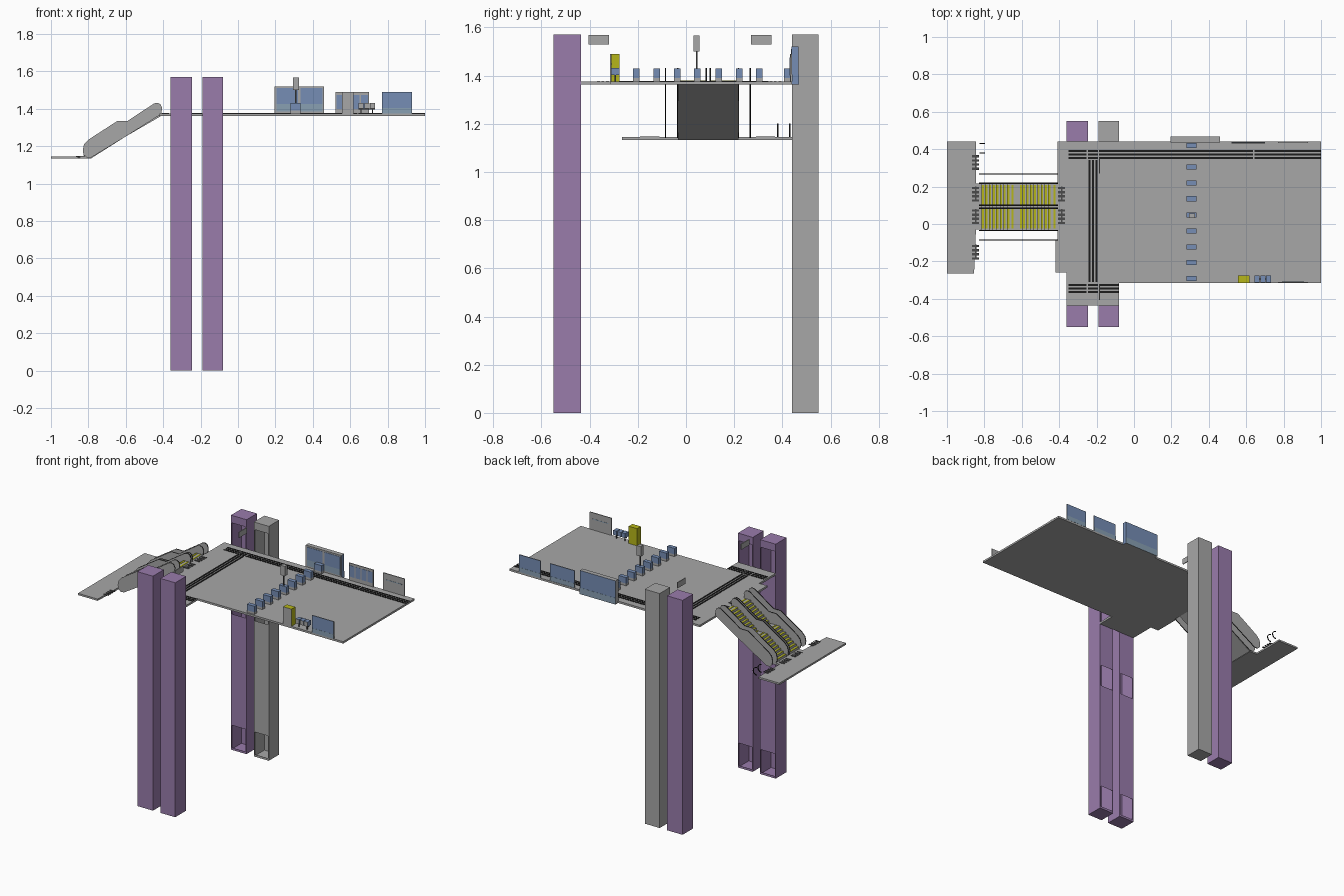
import bpy, bmesh, math
from mathutils import Vector

if "Cube" in bpy.data.objects:
    bpy.data.objects.remove(bpy.data.objects["Cube"])

def mat(name, r, g, b):
    m = bpy.data.materials.new(name)
    m.diffuse_color = (r, g, b, 1)
    m.use_nodes = True
    m.node_tree.nodes["Principled BSDF"].inputs["Base Color"].default_value = m.diffuse_color
    return m

GREY = mat("concrete grey", .39, .39, .39)
PURPLE = mat("shaft purple", .32, .20, .41)
BLUE = mat("panel blue", .18, .27, .46)
GLASS = mat("pale glass", .25, .35, .45)
YELLOW = mat("safety yellow", .47, .47, .01)
BLACK = mat("rubber black", .012, .012, .012)
DARK = mat("dark grey", .07, .07, .07)

def finish(name, bm, mats, rule=None):
    bm.normal_update()
    if rule:
        for f in bm.faces:
            f.material_index = rule(f)
    me = bpy.data.meshes.new(name)
    bm.to_mesh(me)
    bm.free()
    for m in mats:
        me.materials.append(m)
    ob = bpy.data.objects.new(name, me)
    bpy.context.collection.objects.link(ob)
    return ob

def prism(name, pts, axis, a, b, mats, rule=None):
    """Extrude a 2D outline along z (xy outline) or y (xz outline)."""
    bm = bmesh.new()
    co = [(u, v, a) if axis == 'z' else (u, a, v) for u, v in pts]
    f = bm.faces.new([bm.verts.new(c) for c in co])
    r = bmesh.ops.extrude_face_region(bm, geom=[f])
    d = Vector((0, 0, b - a)) if axis == 'z' else Vector((0, b - a, 0))
    bmesh.ops.translate(bm, vec=d, verts=[v for v in r['geom'] if isinstance(v, bmesh.types.BMVert)])
    bmesh.ops.recalc_face_normals(bm, faces=bm.faces)
    return finish(name, bm, mats, rule)

def box(name, x0, x1, y0, y1, z0, z1, mats, rule=None):
    if not isinstance(mats, list):
        mats = [mats]
    return prism(name, [(x0, y0), (x1, y0), (x1, y1), (x0, y1)], 'z', z0, z1, mats, rule)

FLOOR, LOW = 1.375, 1.145

# Upper concourse deck and lower platform
prism("concourse_deck", [(-.41, .44), (-.41, -.085), (-.42, -.085), (-.42, -.26), (-.36, -.26),
      (-.36, -.435), (-.08, -.435), (-.08, -.315), (1, -.315), (1, .44)], 'z', 1.362, FLOOR, [GREY])
prism("lower_platform", [(-1, .44), (-1, -.265), (-.855, -.265), (-.845, -.03), (-.79, -.03),
      (-.79, .217), (-.845, .217), (-.845, .44)], 'z', 1.133, LOW, [GREY])

# Tactile floor strips
for y in (.39, .371, .353):
    for x0, x1 in ((-.35, -.253), (-.247, -.193), (-.187, .637), (.643, 1)):
        box("floor_strip_back", x0, x1, y - .0055, y + .0055, FLOOR, FLOOR + .002, BLACK)
for y in (-.326, -.345, -.363):
    for x0, x1 in ((-.35, -.253), (-.247, -.193), (-.187, -.08)):
        box("floor_strip_front", x0, x1, y - .0055, y + .0055, FLOOR, FLOOR + .002, BLACK)
for x in (-.239, -.22, -.2):
    box("floor_strip_cross", x - .0055, x + .0055, -.31, .342, FLOOR, FLOOR + .002, BLACK)

# Lift shafts: hollow, with door openings on the face towards the deck
def shaft(name, x0, x1, yd, yb, material):
    bm = bmesh.new()
    H = 1.57
    def quad(*c):
        bm.faces.new([bm.verts.new(p) for p in c])
    for x in (x0, x1):
        quad((x, yd, 0), (x, yb, 0), (x, yb, H), (x, yd, H))
    for z in (0, H):
        quad((x0, yd, z), (x1, yd, z), (x1, yb, z), (x0, yb, z))
    quad((x0, yb, 0), (x1, yb, 0), (x1, yb, H), (x0, yb, H))
    def front(a, b, z0, z1):
        quad((a, yd, z0), (b, yd, z0), (b, yd, z1), (a, yd, z1))
    e = .007
    front(x0, x0 + e, 0, H)
    front(x1 - e, x1, 0, H)
    for z0, z1 in ((0, .015), (.165, .91), (1.06, FLOOR), (1.52, H)):
        front(x0 + e, x1 - e, z0, z1)
    bmesh.ops.remove_doubles(bm, verts=bm.verts, dist=1e-5)
    bmesh.ops.recalc_face_normals(bm, faces=bm.faces)
    finish(name, bm, [material])

shaft("lift_shaft_front_left", -.36, -.245, -.435, -.55, PURPLE)
shaft("lift_shaft_front_right", -.19, -.08, -.435, -.55, PURPLE)
shaft("lift_shaft_back_left", -.36, -.245, .44, .55, PURPLE)
shaft("lift_shaft_back_right", -.19, -.08, .44, .55, GREY)

# Hanging signs near the lifts
for y0, y1 in ((-.405, -.32), (.27, .355)):
    box("hanging_sign", -.187, -.181, y0, y1, 1.53, 1.568, GREY)

# Escalator body: two stepped flights with a landing between
N = 8
steps = []
for x0, z0 in ((-.815, LOW), (-.595, 1.262)):
    for i in range(N):
        steps.append((x0 + i * .0195, x0 + (i + 1) * .0195, z0 + (i + 1) * .0143))
prof = [(-.82, LOW)]
for a, b, z in steps:
    prof += [(a, prof[-1][1]), (a, z), (b, z)]
prof += [(-.41, prof[-1][1]), (-.41, 1.362), (-.6, 1.252), (-.785, 1.135), (-.82, 1.135)]
prism("escalator_body", prof, 'y', -.033, .217, [GREY])
for a, b, z in steps:
    for y0, y1 in ((-.024, .08), (.104, .208)):
        box("step_plate", a, a + .012, y0, y1, z, z + .002, YELLOW)
for x in (-.655, -.61, -.43):
    for y0, y1 in ((-.024, .08), (.104, .208)):
        z = FLOOR + .002 if x > -.5 else 1.2614
        box("landing_line", x, x + .01, y0, y1, z, z + .002, YELLOW)

# Balustrades: flat sides with a black handrail edge
rail = [(-.80, 1.235), (-.645, 1.335), (-.59, 1.335), (-.45, 1.428), (-.432, 1.432), (-.415, 1.425),
        (-.406, 1.405), (-.41, 1.372), (-.6, 1.252), (-.785, 1.14), (-.81, 1.14), (-.826, 1.155),
        (-.83, 1.18), (-.823, 1.21)]
for y in (-.085, -.034, .084, .1, .218, .267):
    prism("balustrade", rail, 'y', y - .003, y + .003, [GREY, BLACK],
          lambda f: 0 if abs(f.normal.y) > .5 else 1)

# Curved handrail ends left standing on the lower platform
for y in (.38, .43):
    for i in range(6):
        a, b = (math.pi * (-.5 + k / 6) for k in (i, i + 1))
        p = [(-.825 + r * math.cos(t), 1.173 + r * math.sin(t))
             for r, t in ((.024, a), (.028, a), (.028, b), (.024, b))]
        prism("handrail_end", p, 'y', y - .003, y + .003, [BLACK])

# Entry grilles at the escalator ends
def grille(x, y0, z):
    box("grille_spine", x + .014, x + .022, y0, y0 + .08, z, z + .003, DARK)
    for k in range(4):
        box("grille_bar", x, x + .036, y0 + k * .022, y0 + k * .022 + .012, z, z + .003, DARK)
for y0 in (.29, .12, 0, -.19):
    grille(-.865, y0, LOW)
for y0 in (.12, 0):
    grille(-.405, y0, FLOOR)

# Ticket gates
for y in (.42, .305, .22, .135, .047, -.037, -.122, -.207, -.292):
    box("gate_base", .28, .335, y - .0135, y + .0135, FLOOR, 1.39, GREY)
    box("gate_top", .28, .335, y - .0135, y + .0135, 1.39, 1.43, BLUE)
box("sign_pole", .306, .312, .041, .047, 1.43, 1.5, DARK)
box("pole_sign", .294, .325, .031, .057, 1.5, 1.566, GREY)

# Wall panels: blue outside, grey inside, pale strip at the foot
def wall_panel(name, x0, x1, y, out):
    box(name, x0, x1, y - .003, y + .003, FLOOR, 1.49, [GREY, BLUE],
        lambda f: 1 if f.normal.y * out > .5 else 0)
    ya, yb = sorted((y + out * .003, y + out * .004))
    box(name + "_foot", x0, x1, ya, yb, FLOOR, 1.405, GLASS)

wall_panel("back_panel_long", .52, .70, .434, 1)
wall_panel("back_panel_end", .77, .93, .437, 1)
wall_panel("front_panel_end", .77, .93, -.312, -1)
for i in range(4):
    x = .526 + i * .044
    box("panel_pane", x, x + .036, .4295, .431, 1.40, 1.475, BLUE)
for y in (.4335, -.3085):
    box("panel_line", .79, .91, y - .0007, y + .0007, 1.445, 1.45, GLASS)

# Office booth at the back edge
box("booth", .195, .46, .437, .467, 1.362, 1.52, [GREY, BLUE],
    lambda f: 1 if f.normal.y > .5 or f.normal.x > .5 else 0)
box("booth_foot", .195, .46, .467, .468, 1.362, 1.405, GLASS)
for x0, x1 in ((.205, .32), (.335, .452)):
    box("booth_pane", x0, x1, .435, .437, 1.425, 1.51, BLUE)
    box("booth_low_pane", x0, x1, .435, .437, 1.385, 1.425, GLASS)

# Yellow kiosk with a grey front, and three small seats
box("kiosk", .555, .617, -.315, -.275, FLOOR, 1.49, [YELLOW, GREY],
    lambda f: 1 if f.normal.y < -.5 else 0)
for i in range(3):
    x = .645 + i * .031
    box("seat", x, x + .026, -.312, -.276, 1.402, 1.432, [BLUE, GREY],
        lambda f: 1 if f.normal.y < -.5 else 0)
box("seat_beam", .645, .733, -.297, -.291, 1.395, 1.402, DARK)
for x in (.655, .717):
    box("seat_leg", x, x + .006, -.297, -.291, FLOOR, 1.395, DARK)
